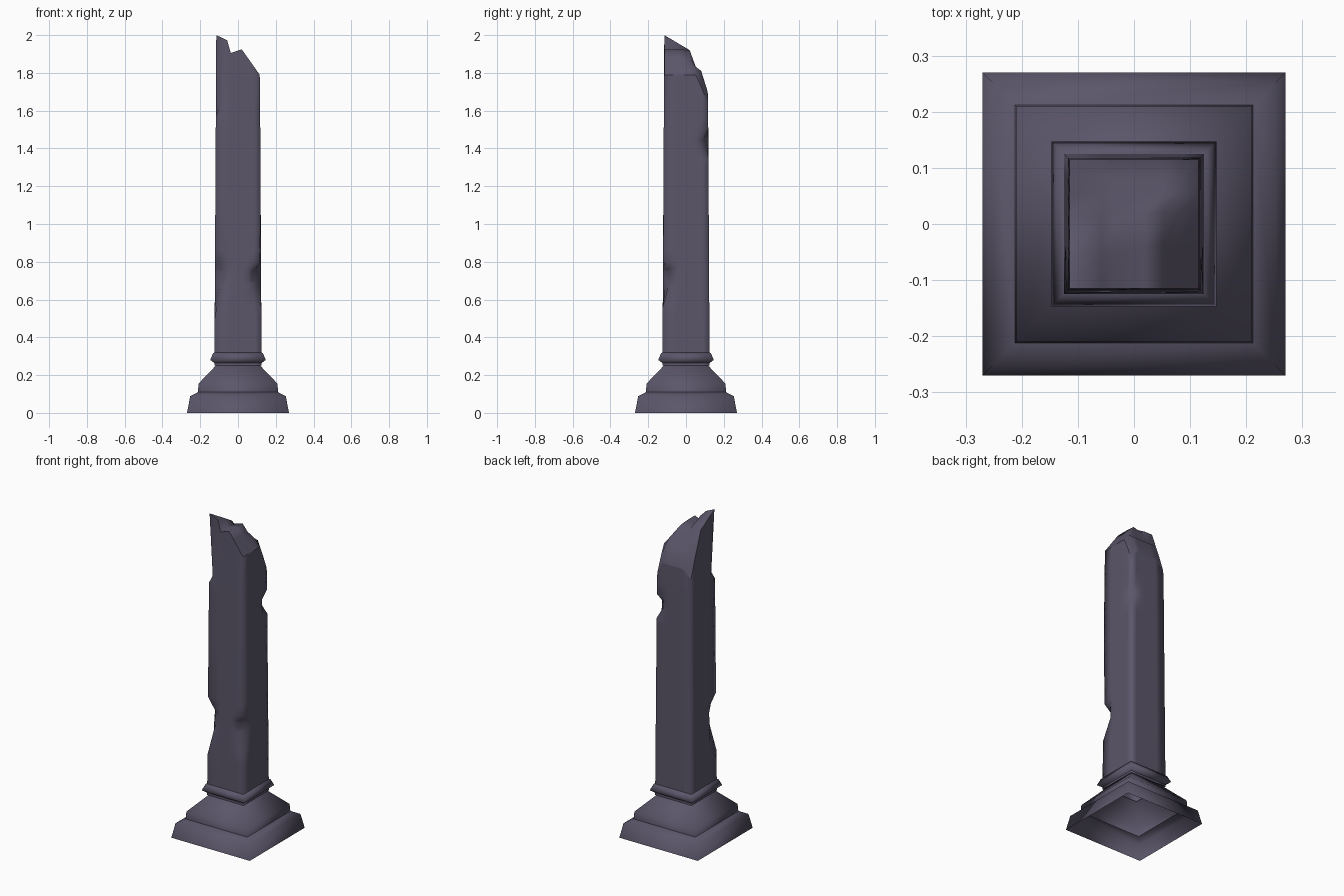
import bpy, bmesh

if "Cube" in bpy.data.objects:
    bpy.data.objects.remove(bpy.data.objects["Cube"])

stone = bpy.data.materials.new("slate_stone")
stone.diffuse_color = (0.105, 0.093, 0.143, 1)
stone.use_nodes = True
stone.node_tree.nodes["Principled BSDF"].inputs["Base Color"].default_value = stone.diffuse_color


def finish(name, bm):
    bmesh.ops.recalc_face_normals(bm, faces=bm.faces[:])
    me = bpy.data.meshes.new(name)
    bm.to_mesh(me)
    bm.free()
    me.materials.append(stone)
    for p in me.polygons:
        p.use_smooth = True
    ob = bpy.data.objects.new(name, me)
    bpy.context.collection.objects.link(ob)
    return ob


def lerp(pts, v):
    """Piecewise linear lookup."""
    if v <= pts[0][0]:
        return pts[0][1]
    for (a, p), (b, q) in zip(pts, pts[1:]):
        if v <= b:
            return p + (q - p) * (v - a) / (b - a)
    return pts[-1][1]


def loft(bm, rings):
    rings = [[bm.verts.new(p) for p in r] for r in rings]
    for a, b in zip(rings, rings[1:]):
        for i in range(len(a)):
            j = (i + 1) % len(a)
            bm.faces.new((a[i], a[j], b[j], b[i]))


def square_shell(name, profile):
    bm = bmesh.new()
    loft(bm, [[(sx * r, sy * r, z) for sx, sy in ((-1, -1), (1, -1), (1, 1), (-1, 1))]
              for r, z in profile])
    return finish(name, bm)


# Stepped plinth and collar, hollow underneath
square_shell("plinth", [(0.27, 0), (0.253, 0.088), (0.212, 0.11)])
square_shell("sloped_base", [(0.212, 0.11), (0.209, 0.155), (0.113, 0.255)])
square_shell("collar", [(0.113, 0.255), (0.147, 0.28), (0.132, 0.317), (0.12, 0.32)])

# Broken shaft: chipped corners (height, cut depth) and jagged top
CHIPS = {
    (-1, -1): [(0.5, 0), (0.70, 0.067), (0.76, 0.067), (0.86, 0),
               (1.57, 0), (1.61, 0.03), (1.65, 0)],
    (1, -1): [(0.56, 0), (0.69, 0.065), (0.75, 0.065), (0.80, 0.01), (1.2, 0)],
    (1, 1): [(1.35, 0), (1.41, 0.05), (1.45, 0.05), (1.5, 0)],
}
FRONT = [(-0.115, 2.0), (-0.058, 1.975), (-0.038, 1.905), (0.02, 1.925), (0.115, 1.79)]
SIDE = [(-0.115, 2.0), (0.02, 1.92), (0.048, 1.835), (0.081, 1.81), (0.105, 1.74), (0.115, 1.7)]
T = [-1, -0.5, -0.33, 0.17, 0.45, 0.7, 1]


def radius(z):
    return 0.125 - 0.01 * (z - 0.25) / 1.75


def top_height(x, y):
    return min(lerp(FRONT, x), lerp(SIDE, y),
               1.64 + 2.5 * (0.23 - x - y), 1.65 + 3 * (0.23 - y + x))


def shaft_point(tx, ty, z):
    r = radius(z)
    x, y = tx * r, ty * r
    for (sx, sy), pts in CHIPS.items():
        over = sx * x + sy * y - (2 * r - lerp(pts, z))
        if over > 0:
            x -= sx * over / 2
            y -= sy * over / 2
    return x, y, z


per = ([(t, -1) for t in T[:-1]] + [(1, t) for t in T[:-1]]
       + [(t, 1) for t in T[:0:-1]] + [(-1, t) for t in T[:0:-1]])
levels = sorted({0.32, 1.3} | {z for pts in CHIPS.values() for z, c in pts if z < 1.62})
levels = [0.25] + levels
rings = [[shaft_point(tx, ty, z) for tx, ty in per] for z in levels]
rings.append([(tx * 0.115, ty * 0.115, top_height(tx * 0.115, ty * 0.115)) for tx, ty in per])
bm = bmesh.new()
loft(bm, rings)
finish("broken_shaft", bm)

# Fractured top surface
bm = bmesh.new()
g = [[bm.verts.new((a * 0.115, b * 0.115, top_height(a * 0.115, b * 0.115))) for a in T] for b in T]
for j in range(len(T) - 1):
    for i in range(len(T) - 1):
        bm.faces.new((g[j][i], g[j][i + 1], g[j + 1][i + 1], g[j + 1][i]))
finish("fractured_top", bm)
